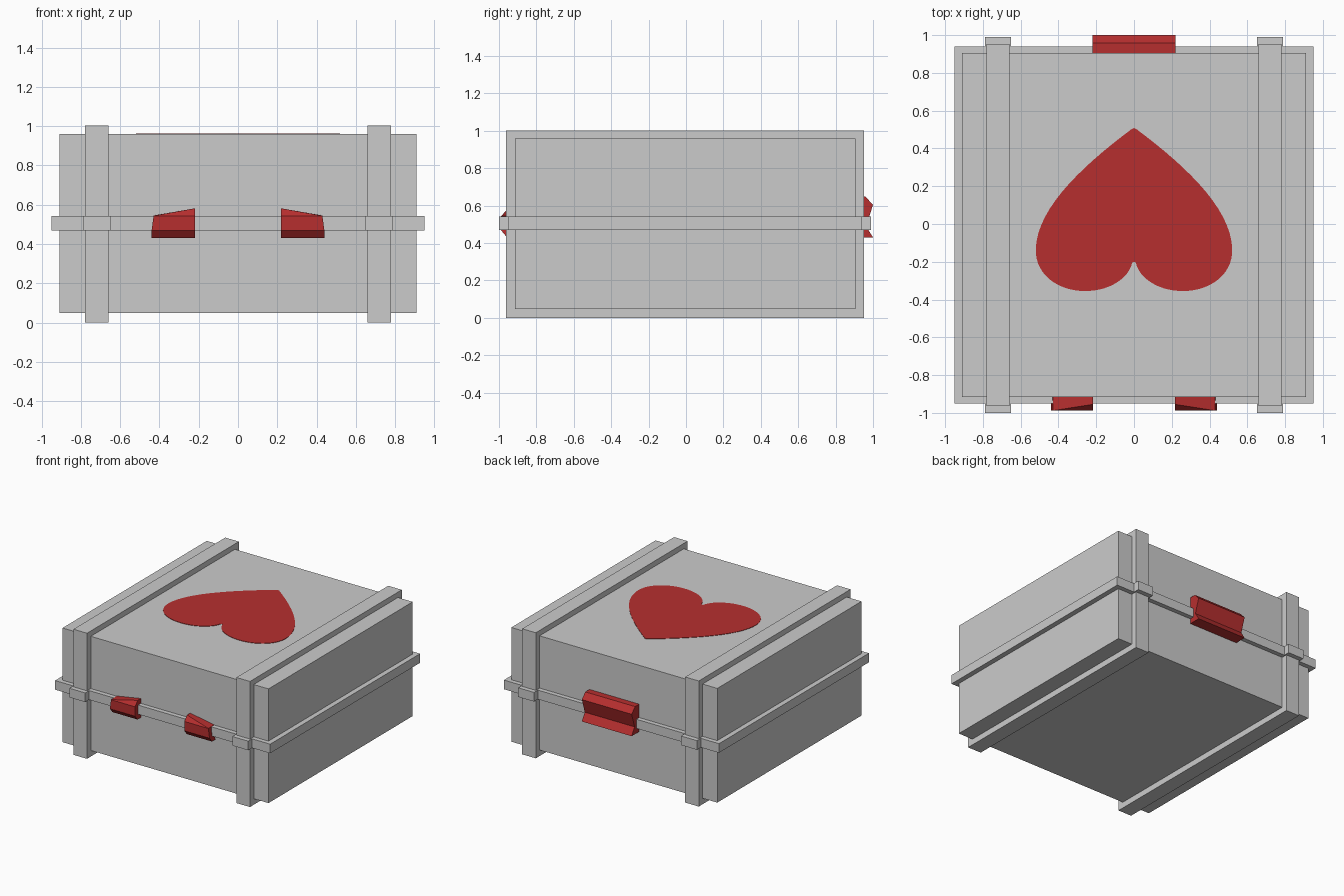
import bpy, bmesh
from mathutils import Vector
from mathutils.geometry import interpolate_bezier

if "Cube" in bpy.data.objects:
    bpy.data.objects.remove(bpy.data.objects["Cube"])

YC = -0.005  # the box sits slightly forward, the rear handle balances it


def material(name, rgb):
    m = bpy.data.materials.new(name)
    m.diffuse_color = (*rgb, 1)
    m.use_nodes = True
    m.node_tree.nodes["Principled BSDF"].inputs["Base Color"].default_value = m.diffuse_color
    return m


grey = material("light_grey", (0.6, 0.6, 0.6))
red = material("deep_red", (0.47, 0.028, 0.028))


def make(name, verts, faces, mat):
    me = bpy.data.meshes.new(name)
    me.from_pydata(verts, [], faces)
    bm = bmesh.new()
    bm.from_mesh(me)
    bmesh.ops.recalc_face_normals(bm, faces=bm.faces)
    bm.to_mesh(me)
    bm.free()
    me.materials.append(mat)
    ob = bpy.data.objects.new(name, me)
    bpy.context.collection.objects.link(ob)
    return ob


def loft(name, a, b, mat):
    """Solid between two matching outlines."""
    n = len(a)
    faces = [tuple(range(n)), tuple(range(n, 2 * n))]
    faces += [(i, (i + 1) % n, n + (i + 1) % n, n + i) for i in range(n)]
    return make(name, list(a) + list(b), faces, mat)


def box(name, x0, x1, y0, y1, z0, z1, mat=grey):
    ring = [(x0, y0), (x1, y0), (x1, y1), (x0, y1)]
    return loft(name, [(x, y, z0) for x, y in ring], [(x, y, z1) for x, y in ring], mat)


# main box and the rim around its middle
box("box_body", -0.91, 0.91, YC - 0.91, YC + 0.91, 0.048, 0.96)
box("middle_rim", -0.95, 0.95, YC - 0.946, YC + 0.946, 0.47, 0.543)

# two straps running round the box, with rim blocks where they cross
for side, s in (("left", -1), ("right", 1)):
    cx = s * 0.72
    box(side + "_strap", cx - 0.06, cx + 0.06, YC - 0.958, YC + 0.958, 0, 1.003)
    for end, e in (("front", -1), ("back", 1)):
        ys = sorted((YC + e * 0.946, YC + e * 0.995))
        box(f"{side}_{end}_rim_block", cx - 0.07, cx + 0.07, *ys, 0.47, 0.543)

# grooved handle on the back
profile = [(0.9, 0.65), (0.957, 0.65), (1.0, 0.605), (0.963, 0.49), (1.0, 0.43), (0.9, 0.43)]
loft("back_handle", [(-0.22, y, z) for y, z in profile], [(0.22, y, z) for y, z in profile], red)

# two wedge latches on the front: outline at the outer end and at the inner end
for side, s in (("left", -1), ("right", 1)):
    outer = [(0.43, -0.91, 0.545), (0.43, -0.988, 0.544), (0.43, -0.988, 0.543),
             (0.44, -0.988, 0.468), (0.44, -0.957, 0.43), (0.44, -0.91, 0.43)]
    inner = [(0.218, -0.91, 0.582), (0.218, -0.955, 0.582), (0.218, -0.988, 0.543),
             (0.218, -0.988, 0.468), (0.218, -0.957, 0.43), (0.218, -0.91, 0.43)]
    loft(side + "_front_latch", [(s * x, y, z) for x, y, z in outer],
         [(s * x, y, z) for x, y, z in inner], red)

# thin heart plate on the lid, half outline from curves then mirrored
curves = [((0.012, 0.503), (0.27, 0.31), (0.52, 0.08), (0.52, -0.14)),
          ((0.52, -0.14), (0.52, -0.27), (0.40, -0.355), (0.26, -0.355)),
          ((0.26, -0.355), (0.12, -0.355), (0.025, -0.28), (0.01, -0.205))]
half = []
for c in curves:
    half += [p.to_2d() for p in interpolate_bezier(*[Vector((*q, 0)) for q in c], 16)][:-1]
half.append(Vector((0.01, -0.205)))
outline = [Vector((0, 0.508))] + half + [Vector((0, -0.2))] + [Vector((-p.x, p.y)) for p in reversed(half)]
loft("heart_plate", [(p.x, p.y, 0.957) for p in outline], [(p.x, p.y, 0.963) for p in outline], red)
